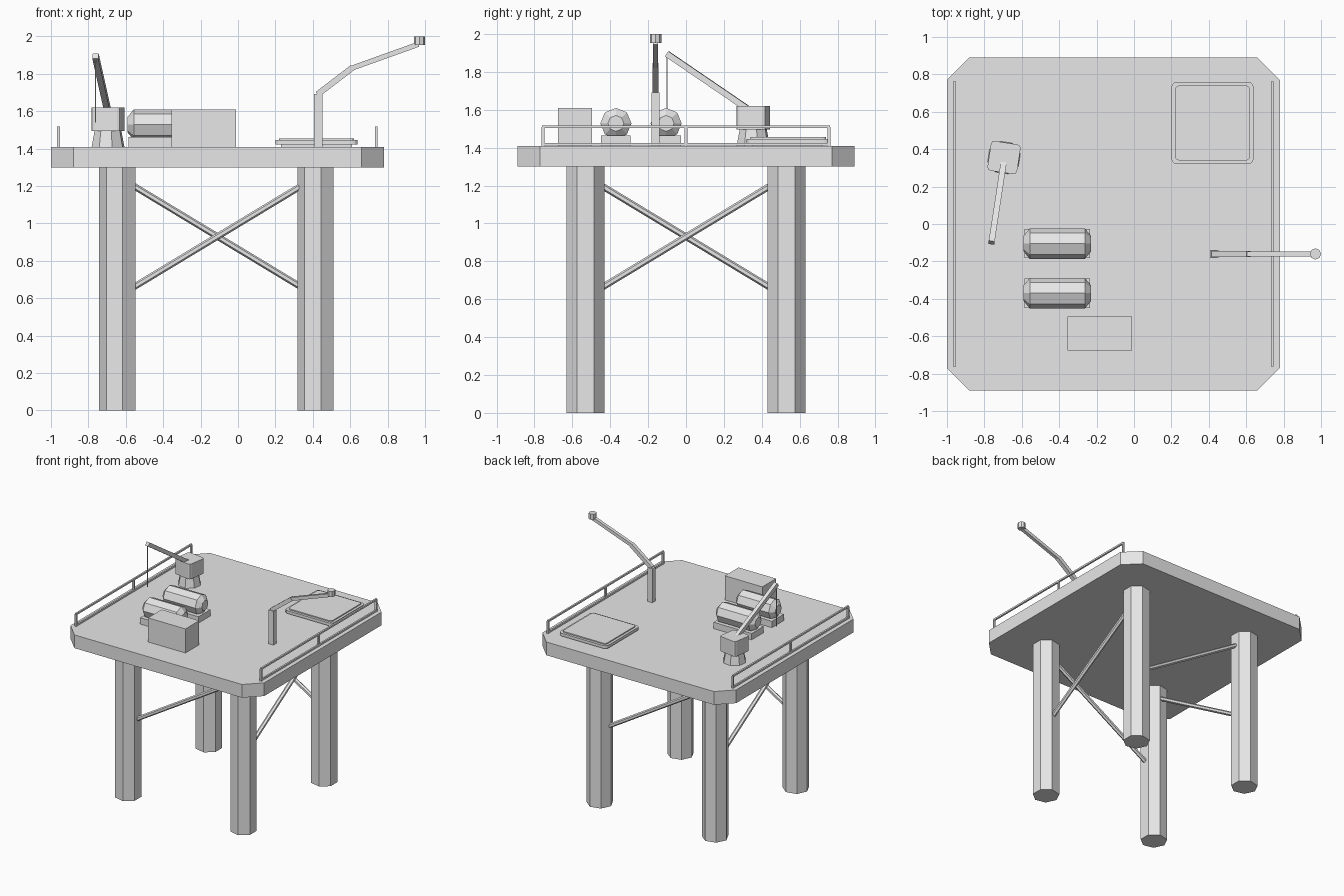
import bpy, bmesh
from math import pi, sin, cos
from mathutils import Vector, Matrix

old = bpy.data.objects.get("Cube")
if old:
    bpy.data.objects.remove(old, do_unlink=True)

GREY = (0.8, 0.8, 0.8, 1)
paint = bpy.data.materials.new("light_grey")
paint.use_nodes = True
paint.diffuse_color = GREY
paint.node_tree.nodes["Principled BSDF"].inputs["Base Color"].default_value = GREY

CX = -0.11       # deck centre in x
DECK = 1.41      # deck surface height
LEG = 0.53       # leg offset from the deck centre


def finish(name, bm, matrix=Matrix()):
    bmesh.ops.recalc_face_normals(bm, faces=bm.faces)
    mesh = bpy.data.meshes.new(name)
    bm.to_mesh(mesh)
    bm.free()
    mesh.materials.append(paint)
    obj = bpy.data.objects.new(name, mesh)
    obj.matrix_world = matrix
    bpy.context.collection.objects.link(obj)
    return obj


def box(name, x, y, z, chamfer=0, segments=1, turn=0):
    """Box from (min, max) ranges, with optional cut vertical corners."""
    size = [b - a for a, b in (x, y, z)]
    centre = [(a + b) / 2 for a, b in (x, y, z)]
    bm = bmesh.new()
    bmesh.ops.create_cube(bm, size=1, matrix=Matrix.Diagonal((*size, 1)))
    if chamfer:
        upright = [e for e in bm.edges
                   if (e.verts[0].co - e.verts[1].co).xy.length < 1e-5]
        bmesh.ops.bevel(bm, geom=upright, offset=chamfer, segments=segments,
                        affect='EDGES', profile=0.5)
    return finish(name, bm, Matrix.Translation(centre) @ Matrix.Rotation(turn, 4, 'Z'))


def lathe(name, rings, sides, start, matrix):
    """Flat-sided solid through (height, radius) rings."""
    bm = bmesh.new()
    loops = []
    for h, r in rings:
        angles = [start + 2 * pi * i / sides for i in range(sides)]
        loops.append([bm.verts.new((r * cos(a), r * sin(a), h)) for a in angles])
    for low, high in zip(loops, loops[1:]):
        for i in range(sides):
            j = (i + 1) % sides
            bm.faces.new((low[i], low[j], high[j], high[i]))
    bm.faces.new(loops[0])
    bm.faces.new(loops[-1])
    return finish(name, bm, matrix)


def beam(name, a, b, width, sides=4):
    """Straight bar between two points; width is across flats."""
    a, b = Vector(a), Vector(b)
    radius = width / 2 / cos(pi / sides)
    turn = (b - a).to_track_quat('Z', 'Y').to_matrix().to_4x4()
    return lathe(name, [(0, radius), ((b - a).length, radius)], sides,
                 pi / sides, Matrix.Translation(a) @ turn)


# Deck
box("deck", (CX - 0.89, CX + 0.89), (-0.89, 0.89), (1.3, DECK), chamfer=0.12)

# Legs, and one rising brace on each side
corners = [(-1, -1), (1, -1), (1, 1), (-1, 1)]
for i, (sx, sy) in enumerate(corners):
    lathe("leg", [(0, 0.102), (1.3, 0.102)], 7, pi,
          Matrix.Translation((CX + sx * LEG, sy * LEG, 0)))
    nx, ny = corners[(i + 1) % 4]
    beam("brace", (CX + sx * LEG, sy * LEG, 0.61),
         (CX + nx * LEG, ny * LEG, 1.25), 0.03, 6)

# Railings on both sides
for side in (-1, 1):
    x = CX + side * 0.85
    for z in (DECK + 0.008, 1.51):
        beam("rail", (x, -0.76, z), (x, 0.76, z), 0.014)
    for y in (-0.755, 0, 0.755):
        beam("rail_post", (x, y, DECK), (x, y, 1.51), 0.014)

# Landing pad
box("pad_base", (0.23, 0.61), (0.35, 0.72), (DECK, 1.422))
box("pad_slab", (0.2, 0.64), (0.32, 0.76), (1.422, 1.446), chamfer=0.03, segments=3)
box("pad_top", (0.22, 0.62), (0.34, 0.74), (1.446, 1.455), chamfer=0.02, segments=3)

# Storage tanks lying on plinths
for y in (-0.105, -0.37):
    box("tank_plinth", (-0.585, -0.235), (y - 0.078, y + 0.078), (DECK, 1.463))
    lathe("tank", [(-0.18, 0.042), (-0.147, 0.082), (0.147, 0.082), (0.18, 0.042)],
          8, 0, Matrix.Translation((-0.41, y, 1.528)) @ Matrix.Rotation(pi / 2, 4, 'Y'))

# Cabin
box("cabin", (-0.355, -0.01), (-0.675, -0.495), (DECK, 1.61))

# Crane
lathe("crane_pedestal", [(DECK, 0.09), (1.5, 0.073)], 8, pi / 8 - 0.15,
      Matrix.Translation((-0.695, 0.355, 0)))
box("crane_cab", (-0.775, -0.615), (0.275, 0.435), (1.495, 1.62),
    chamfer=0.018, segments=2, turn=-0.15)
beam("crane_boom", (-0.695, 0.34, 1.595), (-0.762, -0.1, 1.895), 0.032)
beam("crane_cable", (-0.762, -0.1, 1.89), (-0.762, -0.1, 1.54), 0.006)

# Flare boom
FY = -0.16
box("flare_post", (0.407, 0.452), (FY - 0.021, FY + 0.021), (DECK, 1.692))
beam("flare_arm_lower", (0.425, FY, 1.69), (0.612, FY, 1.833), 0.032)
beam("flare_arm_upper", (0.605, FY, 1.829), (0.965, FY, 1.958), 0.027)
lathe("flare_tip", [(1.953, 0.03), (2.0, 0.03)], 8, 0,
      Matrix.Translation((0.97, FY, 0)))
